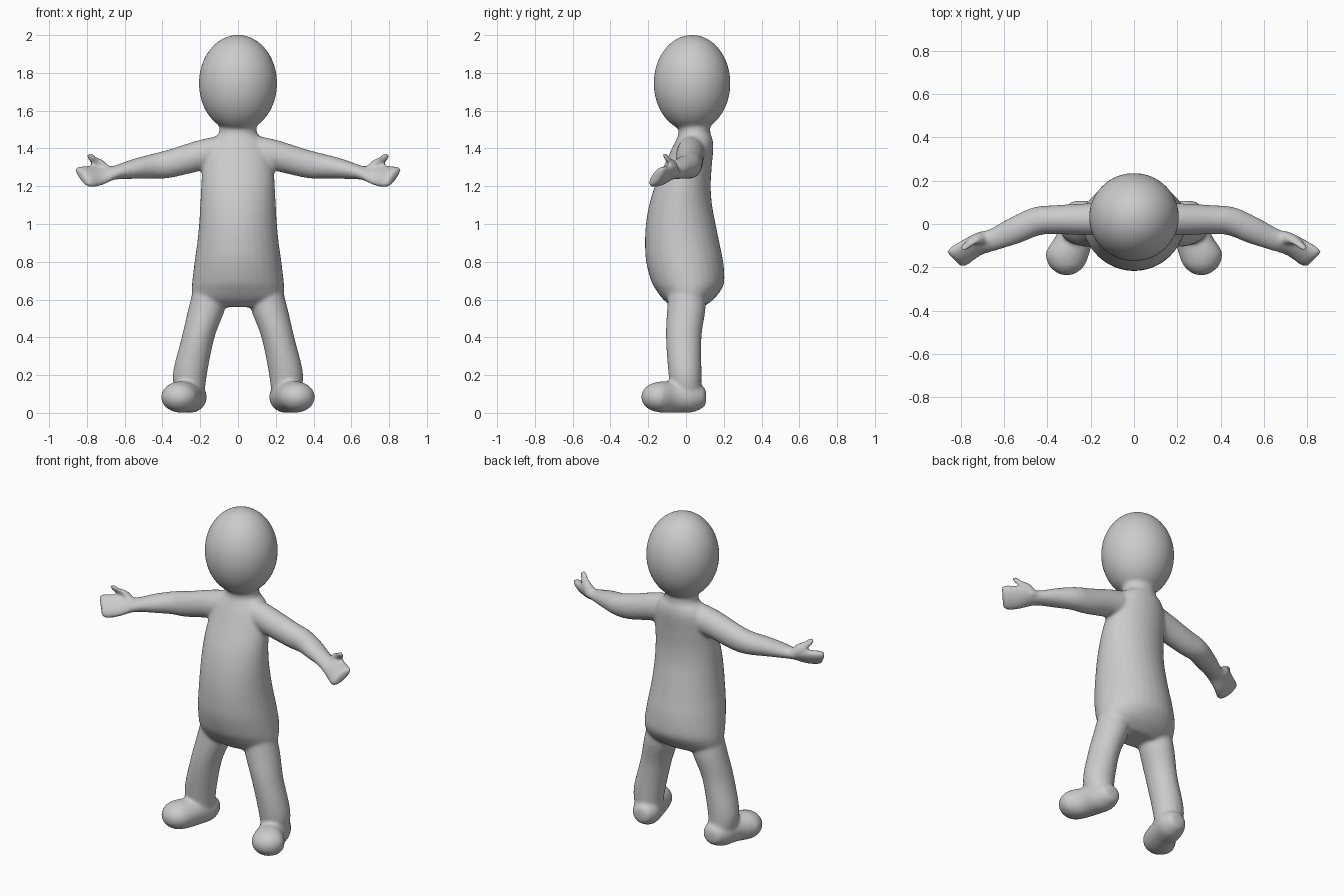
import bpy, bmesh, math
from mathutils import Vector, Matrix

bm = bmesh.new()
SEG = 32


def spline(rows, steps=6):
    """Catmull-Rom interpolation of equally long number rows."""
    out = []
    n = len(rows)
    for i in range(n - 1):
        p = [rows[max(i - 1, 0)], rows[i], rows[i + 1], rows[min(i + 2, n - 1)]]
        for s in range(steps):
            t = s / steps
            out.append([0.5 * (2 * b + (c - a) * t + (2 * a - 5 * b + 4 * c - d) * t * t
                               + (3 * b - a - 3 * c + d) * t ** 3) for a, b, c, d in zip(*p)])
    out.append(list(rows[-1]))
    return out


def loft(rows, side=1):
    """Closed tube through elliptical rings; row = centre + two half-axis vectors."""
    rings = []
    for r in spline(rows):
        c, u, v = Vector(r[0:3]), Vector(r[3:6]), Vector(r[6:9])
        ring = []
        for k in range(SEG):
            a = 2 * math.pi * k / SEG
            p = c + u * math.cos(a) + v * math.sin(a)
            ring.append(bm.verts.new((p.x * side, p.y, p.z)))
        rings.append(ring)
    for a, b in zip(rings, rings[1:]):
        for k in range(SEG):
            j = (k + 1) % SEG
            bm.faces.new((a[k], a[j], b[j], b[k]))
    bm.faces.new(rings[0])
    bm.faces.new(rings[-1])


def upright(z, x, y0, y1, rx):
    return (x, (y0 + y1) / 2, z, rx, 0, 0, 0, (y1 - y0) / 2, 0)


# head
bmesh.ops.create_uvsphere(bm, u_segments=48, v_segments=32, radius=1,
    matrix=Matrix.Translation((0, 0.032, 1.745)) @ Matrix.Diagonal((0.207, 0.203, 0.256, 1)))

# torso and neck: height, front, back, half width
torso = [(0.56, -0.07, 0.09, 0.17), (0.6, -0.12, 0.145, 0.235), (0.65, -0.158, 0.185, 0.245),
         (0.7, -0.185, 0.203, 0.242), (0.8, -0.211, 0.197, 0.23), (0.9, -0.217, 0.177, 0.216),
         (1.0, -0.212, 0.157, 0.206), (1.1, -0.195, 0.138, 0.2), (1.2, -0.165, 0.131, 0.195),
         (1.3, -0.12, 0.136, 0.188), (1.4, -0.075, 0.145, 0.168), (1.45, -0.05, 0.14, 0.135),
         (1.48, -0.04, 0.13, 0.102), (1.55, -0.045, 0.125, 0.098)]
loft([upright(z, 0, y0, y1, rx) for z, y0, y1, rx in torso])

# leg
leg = [upright(0.68, 0.14, -0.09, 0.1, 0.09), upright(0.55, 0.166, -0.1, 0.103, 0.097),
       upright(0.4, 0.211, -0.106, 0.082, 0.087), upright(0.2, 0.255, -0.092, 0.082, 0.09),
       upright(0.06, 0.25, -0.07, 0.08, 0.07)]

# foot: x, y, half width, half height
foot = [(x, y, 0.084, rx, 0, 0, 0, 0, rz) for x, y, rx, rz in
        [(0.24, 0.107, 0.03, 0.03), (0.243, 0.09, 0.06, 0.056), (0.25, 0.03, 0.085, 0.082),
         (0.27, -0.05, 0.088, 0.082), (0.305, -0.13, 0.101, 0.083), (0.31, -0.19, 0.083, 0.068),
         (0.31, -0.222, 0.05, 0.042), (0.31, -0.236, 0.018, 0.015)]]

# arm running into a mitten hand turned palm up and forward
arm = [(0.08, 0.03, 1.385, 0, 0.075, 0, 0, 0, 0.085), (0.2, 0.022, 1.363, 0, 0.074, 0, 0, 0, 0.083),
       (0.36, 0.02, 1.32, 0, 0.067, 0, 0, 0, 0.076), (0.45, 0.012, 1.306, 0.015, 0.064, 0, 0, 0, 0.066),
       (0.55, -0.03, 1.292, 0.025, 0.057, 0, 0, 0, 0.053), (0.65, -0.073, 1.272, 0.022, 0.046, 0.01, 0, -0.012, 0.035),
       (0.73, -0.1, 1.257, 0.02, 0.043, 0.045, -0.011, -0.018, 0.023),
       (0.805, -0.147, 1.25, 0.036, 0.038, 0.05, -0.011, -0.018, 0.023),
       (0.83, -0.163, 1.25, 0.033, 0.033, 0.043, -0.008, -0.012, 0.015)]

# thumb
thumb = [(0.69, -0.06, 1.275, 0.02, 0.02, -0.02, 0.01, -0.025, 0),
         (0.735, -0.07, 1.32, 0.018, 0.01, -0.02, 0.01, -0.022, 0),
         (0.77, -0.098, 1.345, 0.015, 0.01, -0.016, 0.01, -0.018, 0),
         (0.79, -0.112, 1.37, 0.012, 0.006, -0.01, 0.006, -0.012, 0)]

for side in (1, -1):
    for part in (leg, foot, arm, thumb):
        loft(part, side)

bmesh.ops.recalc_face_normals(bm, faces=bm.faces)
mesh = bpy.data.meshes.new("body")
bm.to_mesh(mesh)
bm.free()
body = bpy.data.objects.new("body", mesh)
bpy.context.collection.objects.link(body)

# fuse the parts into one soft skin
remesh = body.modifiers.new("fuse", 'REMESH')
remesh.mode = 'VOXEL'
remesh.voxel_size = 0.01
remesh.use_smooth_shade = True
smooth = body.modifiers.new("soften", 'SMOOTH')
smooth.factor = 0.5
smooth.iterations = 8
